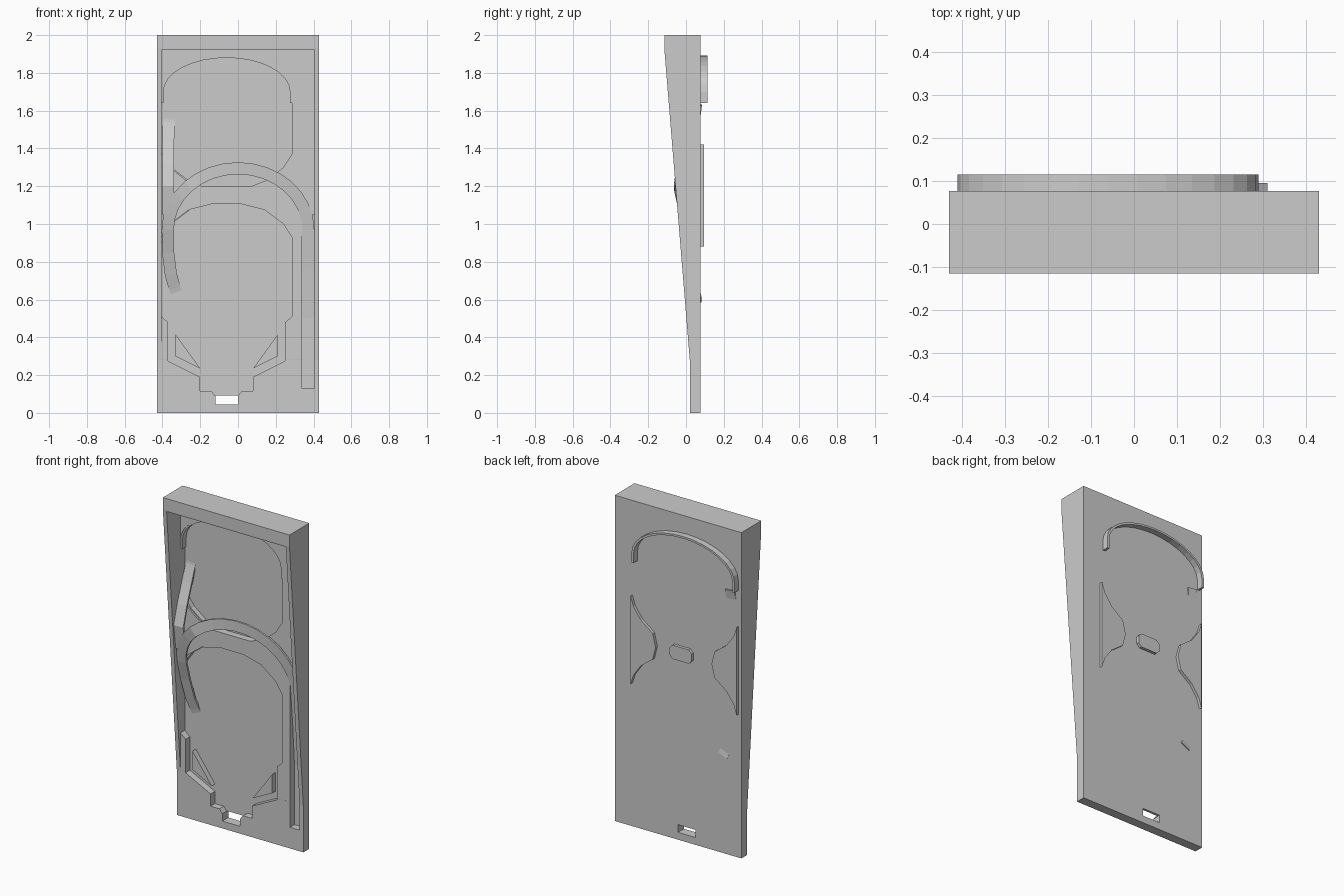
import bpy, bmesh
from math import sin, cos, radians
from mathutils import Vector

if "Cube" in bpy.data.objects:
    bpy.data.objects.remove(bpy.data.objects["Cube"])


def mesh_object(name, bm):
    bmesh.ops.recalc_face_normals(bm, faces=bm.faces)
    me = bpy.data.meshes.new(name)
    bm.to_mesh(me)
    bm.free()
    ob = bpy.data.objects.new(name, me)
    bpy.context.collection.objects.link(ob)
    return ob


def prism(name, outline, y0, y1):
    """Extrude an x-z outline from y0 to y1."""
    bm = bmesh.new()
    face = bm.faces.new([bm.verts.new((x, y0, z)) for x, z in outline])
    ext = bmesh.ops.extrude_face_region(bm, geom=[face])
    verts = [g for g in ext["geom"] if isinstance(g, bmesh.types.BMVert)]
    bmesh.ops.translate(bm, verts=verts, vec=(0, y1 - y0, 0))
    return mesh_object(name, bm)


def rect(x0, x1, z0, z1):
    return [(x0, z0), (x1, z0), (x1, z1), (x0, z1)]


def arc(cx, cz, rx, rz, a0, a1, n):
    angles = [radians(a0 + (a1 - a0) * i / n) for i in range(n + 1)]
    return [(cx + rx * cos(a), cz + rz * sin(a)) for a in angles]


def mirrored(pts, axis):
    return [(2 * axis - x, z) for x, z in pts]


def cut(target, name, outline, y0, y1):
    cutter = prism(name, outline, y0, y1)
    mod = target.modifiers.new(name, "BOOLEAN")
    mod.operation = "DIFFERENCE"
    mod.solver = "EXACT"
    mod.object = cutter
    bpy.context.view_layer.objects.active = target
    bpy.ops.object.modifier_apply(modifier=name)
    bpy.data.objects.remove(cutter)


def ribbon(name, path, width, thick):
    """Flat-faced ramp following (x, y, z) points, wide in the x-z plane."""
    bm = bmesh.new()
    rings = []
    for i, p in enumerate(path):
        a, b = path[max(i - 1, 0)], path[min(i + 1, len(path) - 1)]
        n = Vector((b[2] - a[2], 0, a[0] - b[0])).normalized() * width / 2
        p, t = Vector(p), Vector((0, thick, 0))
        rings.append([bm.verts.new(v) for v in (p - n, p + n, p + n + t, p - n + t)])
    for r, s in zip(rings, rings[1:]):
        for k in range(4):
            m = (k + 1) % 4
            bm.faces.new((r[k], r[m], s[m], s[k]))
    bm.faces.new(rings[0])
    bm.faces.new(rings[-1])
    return mesh_object(name, bm)


# Wedge-shaped body
FLOOR, DECK, BACK = 0.062, 0.02, 0.077
profile = [(BACK, 0), (DECK, 0), (DECK, 0.28), (-0.115, 1.93), (-0.115, 2), (BACK, 2)]
bm = bmesh.new()
side = bm.faces.new([bm.verts.new((-0.43, y, z)) for y, z in profile])
ext = bmesh.ops.extrude_face_region(bm, geom=[side])
bmesh.ops.translate(bm, vec=(0.86, 0, 0),
                    verts=[g for g in ext["geom"] if isinstance(g, bmesh.types.BMVert)])
body = mesh_object("table_body", bm)

# Recess inside the frame, then the deeper pockets
cut(body, "frame_recess", rect(-0.405, 0.405, 0.285, 1.92), -0.3, DECK)
MID = -0.06
half = [(0, 0.09), (0.02, 0.115), (0.08, 0.115), (0.08, 0.19), (0.25, 0.275),
        (0.25, 0.48), (0.285, 0.51), (0.285, 0.93), (0.24, 1.0), (0.14, 1.075),
        (0.02, 1.105)]
cut(body, "lower_pocket", half + mirrored(half, MID)[::-1], -0.3, FLOOR)
bottom = [(-0.02, 1.2), (0.07, 1.2), (0.16, 1.235), (0.24, 1.3), (0.285, 1.37)]
dome = arc(MID, 1.70, 0.345, 0.188, 0, 180, 16)
upper = bottom + dome + mirrored(bottom, MID)[::-1]
cut(body, "upper_pocket", upper, -0.3, FLOOR)
cut(body, "launch_lane", rect(0.34, 0.405, 0.13, 1.05), -0.3, FLOOR)
cut(body, "drain_hole", rect(-0.12, 0.0, 0.045, 0.092), -0.3, 0.3)

# Thin arched guide at the top, standing out of the back
outer = [(0.29, 1.64)] + arc(MID, 1.70, 0.35, 0.192, 0, 180, 16) + [(-0.41, 1.64)]
inner = [(0.275, 1.64)] + arc(MID, 1.70, 0.335, 0.18, 0, 180, 16) + [(-0.395, 1.64)]
prism("top_arch_guide", outer + inner[::-1], 0.024, 0.115)

# Fan-shaped blocks and centre block between the pockets
fan = [(0.31, 1.42), (0.29, 1.36), (0.24, 1.29), (0.16, 1.23), (0.14, 1.15),
       (0.16, 1.07), (0.24, 1.01), (0.29, 0.94), (0.31, 0.88)]
prism("right_fan_block", fan, 0.03, 0.095)
prism("left_fan_block", mirrored(fan, -0.05), 0.03, 0.095)
prism("centre_block", [(-0.085, 1.11), (0.025, 1.11), (0.045, 1.13), (0.045, 1.175),
                       (0.025, 1.195), (-0.085, 1.195), (-0.105, 1.175), (-0.105, 1.13)],
      0.03, 0.095)

# Triangular bumpers
tri = [(0.21, 0.415), (0.21, 0.3), (0.08, 0.235)]
prism("right_bumper", tri, 0.03, 0.07)
prism("left_bumper", mirrored(tri, MID), 0.03, 0.07)

# Long ramp: up the launch lane, over the arch, down the left side
path = [(0.372, 0.062, 0.5), (0.372, 0.045, 0.75)]
for i, (x, z) in enumerate(arc(0, 0.97, 0.372, 0.325, 0, 180, 16)):
    path.append((x, 0.025 - 0.0073 * i if i < 13 else -0.065 + 0.012 * (i - 12), z))
path += [(-0.37, 0.015, 0.85), (-0.355, 0.04, 0.73), (-0.335, 0.058, 0.66), (-0.305, 0.07, 0.60)]
ribbon("arched_ramp", path, 0.064, 0.012)

# Short side ramp joining from the upper left
ribbon("side_ramp", [(-0.355, 0.073, 1.63), (-0.366, 0.06, 1.54), (-0.37, 0.03, 1.44),
                     (-0.37, -0.015, 1.32), (-0.37, -0.05, 1.2), (-0.37, -0.03, 1.05)],
       0.064, 0.012)
